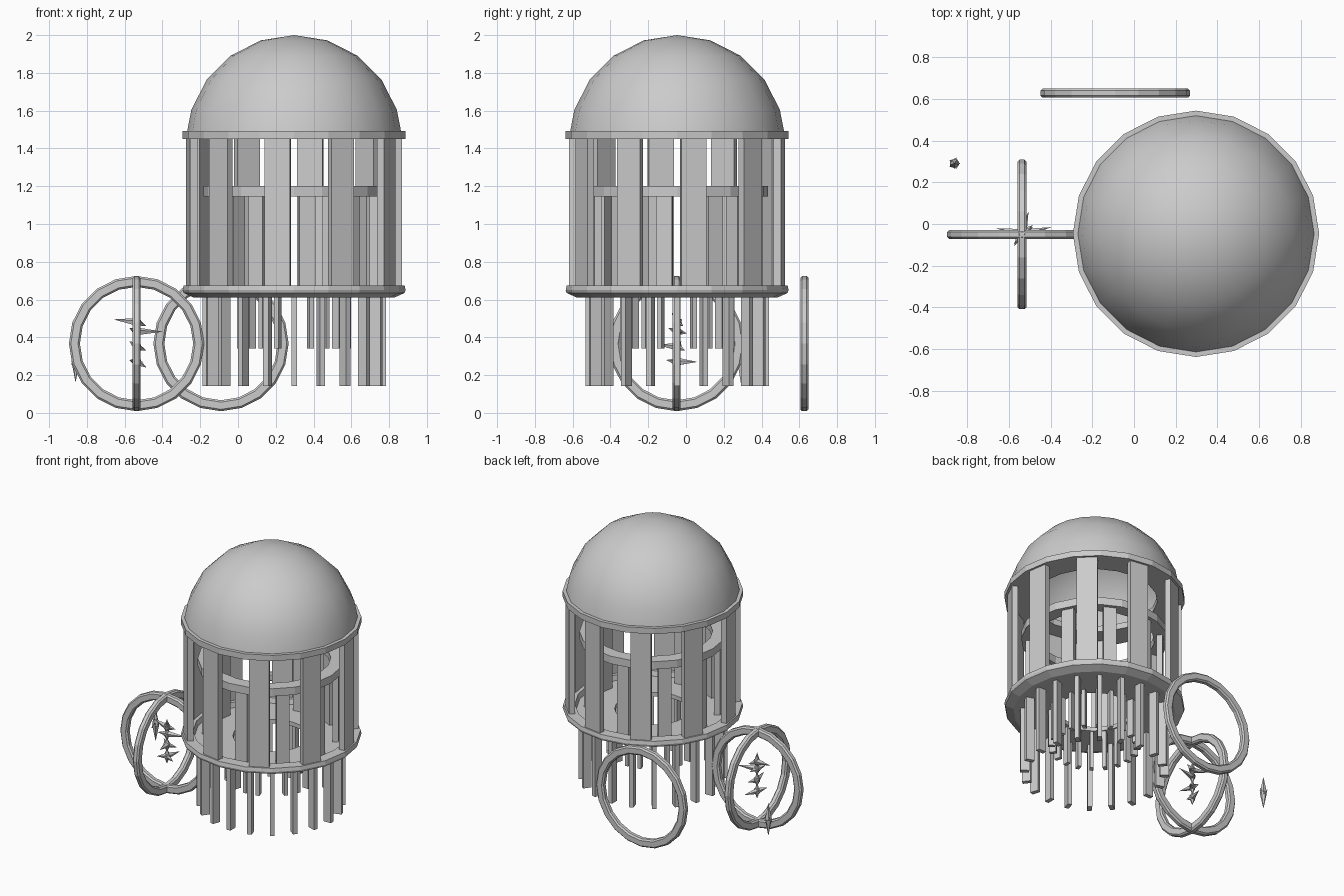
import bpy, bmesh, math
from mathutils import Vector, Matrix

if "Cube" in bpy.data.objects:
    bpy.data.objects.remove(bpy.data.objects["Cube"])

CX, CY = 0.297, -0.047   # axis of the domed tower
TOWER = Matrix.Translation((CX, CY, 0))


def finish(name, bm, matrix=Matrix(), smooth=False):
    bmesh.ops.remove_doubles(bm, verts=bm.verts, dist=1e-5)
    bmesh.ops.recalc_face_normals(bm, faces=bm.faces)
    bm.transform(matrix)
    mesh = bpy.data.meshes.new(name)
    bm.to_mesh(mesh)
    bm.free()
    ob = bpy.data.objects.new(name, mesh)
    bpy.context.collection.objects.link(ob)
    if smooth:
        for p in mesh.polygons:
            p.use_smooth = True
    return ob


def lathe(name, profile, matrix=TOWER, closed=True, sides=20, smooth=False):
    """Spin an (r, z) profile around z."""
    bm = bmesh.new()
    rows = []
    for k in range(sides):
        a = 2 * math.pi * k / sides
        rows.append([bm.verts.new((r * math.cos(a), r * math.sin(a), z)) for r, z in profile])
    n = len(profile)
    for k in range(sides):
        p, q = rows[k], rows[(k + 1) % sides]
        for i in range(n if closed else n - 1):
            j = (i + 1) % n
            bm.faces.new((p[i], q[i], q[j], p[j]))
    return finish(name, bm, matrix, smooth)


def colonnade(name, count, phase, radius, radial, width, z0, z1):
    """Ring of boxes facing outward."""
    bm = bmesh.new()
    for k in range(count):
        m = (Matrix.Rotation(math.radians(phase + 360 * k / count), 4, 'Z')
             @ Matrix.Translation((radius, 0, (z0 + z1) / 2))
             @ Matrix.Diagonal((radial, width, z1 - z0, 1)))
        bmesh.ops.create_cube(bm, size=1, matrix=m)
    return finish(name, bm, TOWER)


# dome: open shell sitting on an annular rim
R, ZC = 0.572, 1.428
dome = [(R * math.cos(math.radians(a)), ZC + R * math.sin(math.radians(a)))
        for a in (4, 18, 36, 54, 72, 90)]
lathe("dome", dome, closed=False, smooth=True)
lathe("dome_rim", [(0.41, 1.45), (0.59, 1.45), (0.59, 1.492), (0.41, 1.492)])

# main columns, inner gallery ring and its supports
colonnade("outer_columns", 10, 261, 0.548, 0.04, 0.135, 0.66, 1.46)
lathe("gallery_ring", [(0.39, 1.145), (0.48, 1.145), (0.48, 1.2), (0.39, 1.2)])
colonnade("gallery_columns", 10, 279, 0.43, 0.04, 0.085, 0.63, 1.15)

# floor with a central hole and raised edge
lathe("floor", [(0.25, 0.61), (0.53, 0.61), (0.585, 0.635), (0.59, 0.65), (0.585, 0.675),
                (0.51, 0.675), (0.50, 0.64), (0.25, 0.64)])

# hanging rods below the floor
colonnade("long_hanging_rods", 20, 0, 0.457, 0.058, 0.03, 0.143, 0.62)
colonnade("short_hanging_rods", 20, 0, 0.28, 0.045, 0.025, 0.34, 0.62)

# hoops with a chamfered rectangular section
HOOP = [(0.30, -0.012), (0.31, -0.022), (0.348, -0.022), (0.358, -0.012),
        (0.358, 0.012), (0.348, 0.022), (0.31, 0.022), (0.30, 0.012)]
to_xz = Matrix.Rotation(math.pi / 2, 4, 'X')
to_yz = Matrix.Rotation(math.pi / 2, 4, 'Y')
for name, pos, rot in (("crossed_hoop_a", (-0.537, -0.05, 0.367), to_xz),
                       ("crossed_hoop_b", (-0.537, -0.05, 0.367), to_yz),
                       ("single_hoop", (-0.09, 0.627, 0.367), to_xz)):
    lathe(name, HOOP, Matrix.Translation(pos) @ rot)


def spike(bm, base, tip, radius):
    """Four sided spike from base to tip."""
    base, tip = Vector(base), Vector(tip)
    d = tip - base
    m = Matrix.Translation((base + tip) / 2) @ d.to_track_quat('Z', 'Y').to_matrix().to_4x4()
    bmesh.ops.create_cone(bm, cap_ends=True, segments=5, radius1=radius, radius2=0,
                          depth=d.length, matrix=m)


# cluster of thorny crystals hanging inside the crossed hoops
bm = bmesh.new()
X, Y = -0.535, -0.045
for z, tips in ((0.48, ((-0.125, 0.025, 0.015), (0.05, 0.03, -0.02), (0.02, -0.03, 0.05))),
                (0.43, ((0.14, 0.03, 0.0), (-0.04, -0.05, 0.02), (0.02, 0.05, -0.01))),
                (0.35, ((0.02, -0.11, 0.01), (0.05, 0.04, -0.02), (-0.04, 0.02, 0.03))),
                (0.27, ((0.03, 0.105, 0.0), (-0.04, -0.06, 0.01), (0.05, 0.0, -0.03)))):
    bmesh.ops.create_icosphere(bm, subdivisions=1, radius=0.025,
                               matrix=Matrix.Translation((X, Y, z)))
    for dx, dy, dz in tips + ((0, 0, 0.055), (0, 0, -0.055)):
        spike(bm, (X, Y, z), (X + dx, Y + dy, z + dz), 0.022)
finish("crystal_cluster", bm)

# lone floating crystal
bm = bmesh.new()
c = Vector((-0.86, 0.29, 0.28))
spike(bm, c, c + Vector((0, 0, 0.12)), 0.024)
spike(bm, c, c - Vector((0, 0, 0.12)), 0.024)
for k in range(5):
    a = 2 * math.pi * k / 5
    spike(bm, c, c + Vector((0.03 * math.cos(a), 0.03 * math.sin(a), 0.025 * (-1) ** k)), 0.015)
finish("lone_crystal", bm)
